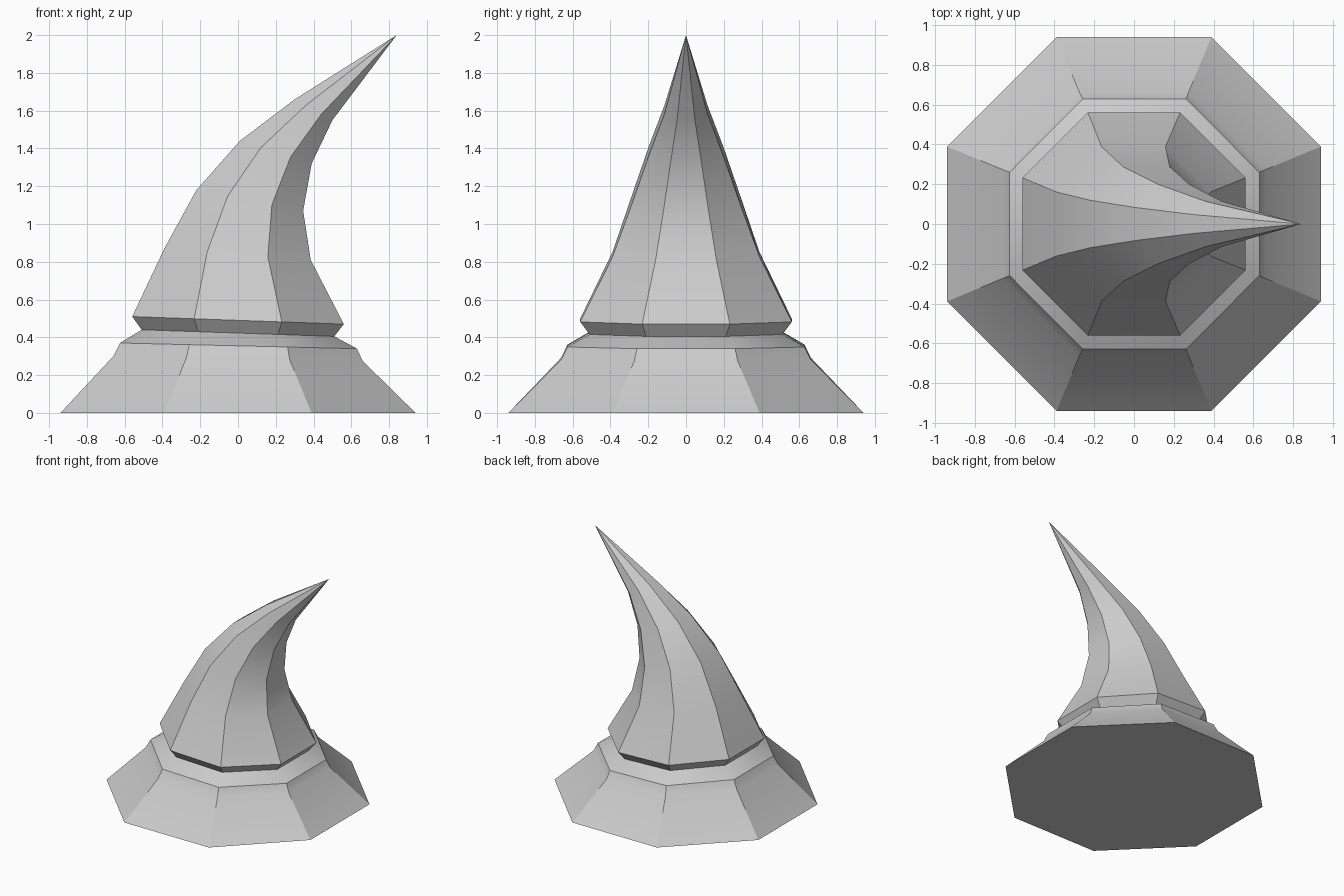
import bpy, bmesh
from math import cos, sin, pi, hypot, radians

if "Cube" in bpy.data.objects:
    bpy.data.objects.remove(bpy.data.objects["Cube"])


def loft(name, rings, tip=None, bottom=False):
    """Skin tilted regular octagons; each ring is (left x, left z, right x, right z)."""
    bm = bmesh.new()
    loops = []
    for xl, zl, xr, zr in rings:
        cx, cz = (xl + xr) / 2, (zl + zr) / 2
        dx, dz = (xr - xl) / 2, (zr - zl) / 2
        half, k = hypot(dx, dz), 1 / cos(pi / 8)
        loop = []
        for i in range(8):
            a = pi / 8 + i * pi / 4
            u, v = k * cos(a), k * sin(a)
            loop.append(bm.verts.new((cx + dx * u, half * v, cz + dz * u)))
        loops.append(loop)
    for lo, hi in zip(loops, loops[1:]):
        for i in range(8):
            j = (i + 1) % 8
            bm.faces.new((lo[i], lo[j], hi[j], hi[i]))
    if tip:
        t = bm.verts.new(tip)
        for i in range(8):
            bm.faces.new((loops[-1][i], loops[-1][(i + 1) % 8], t))
    if bottom:
        bm.faces.new(loops[0][::-1])
    mesh = bpy.data.meshes.new(name)
    bm.to_mesh(mesh)
    bm.free()
    ob = bpy.data.objects.new(name, mesh)
    bpy.context.collection.objects.link(ob)
    bpy.ops.object.select_all(action='DESELECT')
    ob.select_set(True)
    bpy.context.view_layer.objects.active = ob
    bpy.ops.object.shade_smooth_by_angle(angle=radians(29))
    return ob


groove = (-0.51, 0.44, 0.51, 0.405)

# Flared brim with its closed underside, up to the groove
loft("brim", [(-0.94, 0, 0.94, 0),
              (-0.66, 0.30, 0.66, 0.275),
              (-0.625, 0.37, 0.63, 0.34),
              groove], bottom=True)

# Bent pointed crown, from the groove to the tip
loft("crown", [groove,
               (-0.56, 0.51, 0.56, 0.47),
               (-0.39, 0.87, 0.385, 0.81),
               (-0.22, 1.18, 0.345, 1.07),
               (0.01, 1.44, 0.39, 1.32),
               (0.30, 1.66, 0.50, 1.55)], tip=(0.84, 0, 2.0))
